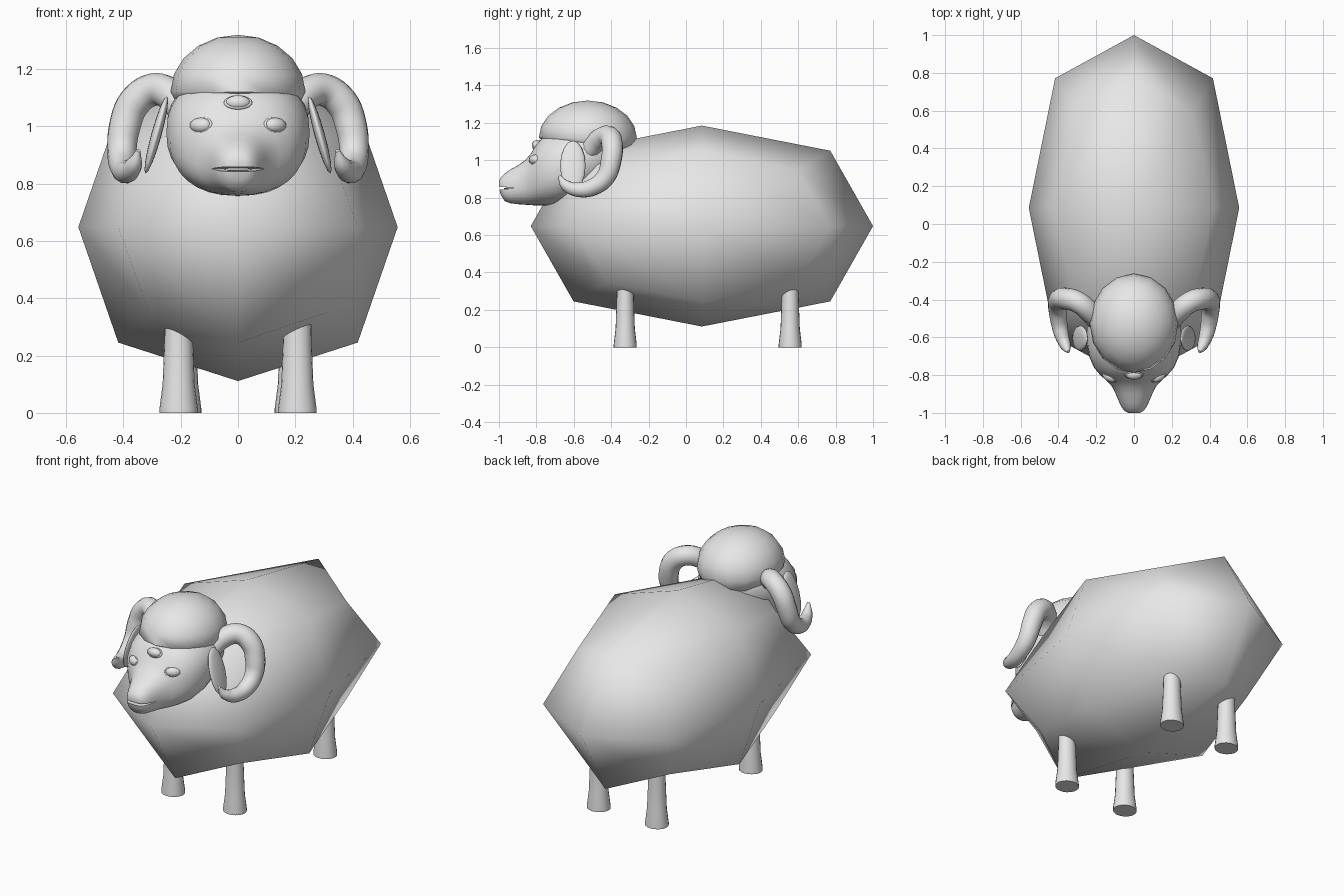
import bpy, bmesh, math
from mathutils import Vector, Matrix

if "Cube" in bpy.data.objects:
    bpy.data.objects.remove(bpy.data.objects["Cube"], do_unlink=True)

grey = bpy.data.materials.new("plain_grey")
grey.use_nodes = True
grey.diffuse_color = (0.8, 0.8, 0.8, 1)
grey.node_tree.nodes["Principled BSDF"].inputs["Base Color"].default_value = (0.8, 0.8, 0.8, 1)


def activate(obj):
    bpy.ops.object.select_all(action="DESELECT")
    obj.select_set(True)
    bpy.context.view_layer.objects.active = obj


def finish(name, bm, angle=50):
    """Turn a bmesh into a smooth-shaded object."""
    bmesh.ops.recalc_face_normals(bm, faces=bm.faces)
    mesh = bpy.data.meshes.new(name)
    bm.to_mesh(mesh)
    bm.free()
    mesh.materials.append(grey)
    obj = bpy.data.objects.new(name, mesh)
    bpy.context.collection.objects.link(obj)
    activate(obj)
    bpy.ops.object.shade_smooth_by_angle(angle=math.radians(angle))
    return obj


def loft(name, rings, angle=50):
    """Skin a list of equal closed rings and cap both ends."""
    bm = bmesh.new()
    loops = [[bm.verts.new(p) for p in ring] for ring in rings]
    n = len(loops[0])
    for a, b in zip(loops, loops[1:]):
        for i in range(n):
            j = (i + 1) % n
            bm.faces.new((a[i], a[j], b[j], b[i]))
    bm.faces.new(loops[0])
    bm.faces.new(loops[-1])
    return finish(name, bm, angle)


def ellipsoid(name, centre, radii, rot=Matrix(), segs=16, rows=8):
    bm = bmesh.new()
    bmesh.ops.create_uvsphere(bm, u_segments=segs, v_segments=rows, radius=1)
    bm.transform(Matrix.Translation(centre) @ rot @ Matrix.Diagonal((*radii, 1)))
    return finish(name, bm, 80)


def oval(t, power):
    """Point on a unit superellipse."""
    c, s = math.cos(t), math.sin(t)
    return (math.copysign(abs(c) ** (2 / power), c),
            math.copysign(abs(s) ** (2 / power), s))


# Fleece body: a box rounded once
bm = bmesh.new()
bmesh.ops.create_cube(bm, size=2)
bm.transform(Matrix.Translation((0, 0.085, 0.648)) @ Matrix.Diagonal((0.557, 0.915, 0.537, 1)))
body = finish("fleece_body", bm)
sub = body.modifiers.new("round", "SUBSURF")
sub.levels = sub.render_levels = 1
sub.use_limit_surface = False
bpy.ops.object.modifier_apply(modifier=sub.name)
body.data.polygons.foreach_set("use_smooth", [True] * len(body.data.polygons))
sharp = body.data.attributes.get("sharp_edge")
if sharp:
    body.data.attributes.remove(sharp)

# Legs, flared at the hoof
LEG = [(0, 0.067), (0.015, 0.067), (0.1, 0.056), (0.25, 0.05), (0.42, 0.047)]
for end, x, y in (("front", 0.207, -0.325), ("back", 0.195, 0.557)):
    for side, s in (("left", 1), ("right", -1)):
        loft(f"{end}_{side}_leg",
             [[(s * x + r * math.cos(k * math.pi / 10), y + 0.92 * r * math.sin(k * math.pi / 10), z)
               for k in range(20)] for z, r in LEG])

# Head: y, half width, bottom, top
HEAD = [(-1.0, 0.03, 0.85, 0.89), (-0.99, 0.05, 0.815, 0.908), (-0.97, 0.066, 0.782, 0.928),
        (-0.94, 0.08, 0.77, 0.95), (-0.9, 0.097, 0.765, 0.972), (-0.86, 0.117, 0.762, 1.0),
        (-0.83, 0.145, 0.76, 1.035), (-0.8, 0.178, 0.758, 1.085), (-0.76, 0.212, 0.757, 1.13),
        (-0.7, 0.238, 0.757, 1.16), (-0.63, 0.25, 0.775, 1.18), (-0.54, 0.248, 0.82, 1.18),
        (-0.44, 0.215, 0.88, 1.17), (-0.35, 0.13, 0.95, 1.12)]
rings = []
for y, w, lo, hi in HEAD:
    pts = [oval(k * math.pi / 16, 2.3) for k in range(32)]
    rings.append([(w * u, y, (lo + hi) / 2 + (hi - lo) / 2 * v) for u, v in pts])
head = loft("head", rings)

# Open mouth, cut as a wedge
bm = bmesh.new()
wedge = [(-0.91, 0.852), (-1.1, 0.83), (-1.1, 0.866)]
ends = [[bm.verts.new((x, y, z)) for y, z in wedge] for x in (-0.3, 0.3)]
for face in ends:
    bm.faces.new(face)
for i in range(3):
    j = (i + 1) % 3
    bm.faces.new((ends[0][i], ends[0][j], ends[1][j], ends[1][i]))
cutter = finish("mouth_cutter", bm)
cutter.hide_render = True
activate(head)
cut = head.modifiers.new("mouth", "BOOLEAN")
cut.operation, cut.solver, cut.object = "DIFFERENCE", "EXACT", cutter
bpy.ops.object.modifier_apply(modifier=cut.name)
bpy.data.objects.remove(cutter, do_unlink=True)
bpy.ops.object.shade_smooth_by_angle(angle=math.radians(50))
ellipsoid("tongue", (0, -0.93, 0.848), (0.05, 0.045, 0.008))

# Wool cap: dome with a flat front brim that sinks lower at the back
bm = bmesh.new()
bmesh.ops.create_uvsphere(bm, u_segments=16, v_segments=10, radius=1)
for v in bm.verts:
    if v.co.z < -0.01:
        v.co.z *= 0.5 + 0.4 * v.co.y
bm.transform(Matrix.Translation((0, -0.525, 1.12)) @ Matrix.Diagonal((0.235, 0.262, 0.199, 1)))
finish("wool_cap", bm, 60)


# Eyes with raised lids: turned to face outward from the head
def eye(name, centre, yaw, pitch, size):
    rot = Matrix.Rotation(yaw, 4, "Z") @ Matrix.Rotation(pitch, 4, "X")
    w, h = size
    ellipsoid(name + "_ball", centre, (w, 0.026, h), rot)
    rings = []
    bm = bmesh.new()
    n, m = 24, 6
    for k in range(n):
        t = k * math.tau / n
        ring = []
        for i in range(m):
            a = i * math.tau / m
            grow = 1 + 0.14 * math.cos(a)
            p = Vector((w * grow * math.cos(t), 0.008 * math.sin(a), h * grow * math.sin(t)))
            ring.append(bm.verts.new(Vector(centre) + rot @ p))
        rings.append(ring)
    for k in range(n):
        for i in range(m):
            a, b, j = rings[k], rings[(k + 1) % n], (i + 1) % m
            bm.faces.new((a[i], a[j], b[j], b[i]))
    finish(name + "_lid", bm, 80)


eye("brow_eye", (0, -0.798, 1.082), 0, -0.7, (0.044, 0.026))

HORN = [(0.19, -0.52, 1.05, 0.052), (0.235, -0.465, 1.11, 0.056), (0.295, -0.415, 1.128, 0.057),
        (0.36, -0.395, 1.085, 0.058), (0.395, -0.4, 1.0, 0.056), (0.405, -0.43, 0.91, 0.051),
        (0.4, -0.5, 0.855, 0.046), (0.385, -0.58, 0.843, 0.04), (0.362, -0.645, 0.868, 0.029),
        (0.348, -0.677, 0.915, 0.008)]
for side, s in (("left", 1), ("right", -1)):
    eye(side + "_eye", (s * 0.13, -0.808, 1.003), s * 0.55, -0.35, (0.042, 0.027))

    # Drooping leaf-shaped ear
    ellipsoid(side + "_ear", (s * 0.285, -0.605, 0.97), (0.018, 0.068, 0.14),
              Matrix.Rotation(-s * 0.27, 4, "Y"))

    # Curled tapering horn
    curve = bpy.data.curves.new(side + "_horn", "CURVE")
    curve.dimensions = "3D"
    curve.bevel_depth = 1
    curve.bevel_resolution = 4
    curve.resolution_u = 5
    curve.use_fill_caps = True
    spline = curve.splines.new("BEZIER")
    spline.bezier_points.add(len(HORN) - 1)
    for p, (x, y, z, r) in zip(spline.bezier_points, HORN):
        p.co = (s * x, y, z)
        p.radius = r
        p.handle_left_type = p.handle_right_type = "AUTO"
    curve.materials.append(grey)
    horn = bpy.data.objects.new(side + "_horn", curve)
    bpy.context.collection.objects.link(horn)
    activate(horn)
    bpy.ops.object.convert(target="MESH")
    bpy.ops.object.shade_smooth_by_angle(angle=math.radians(60))
